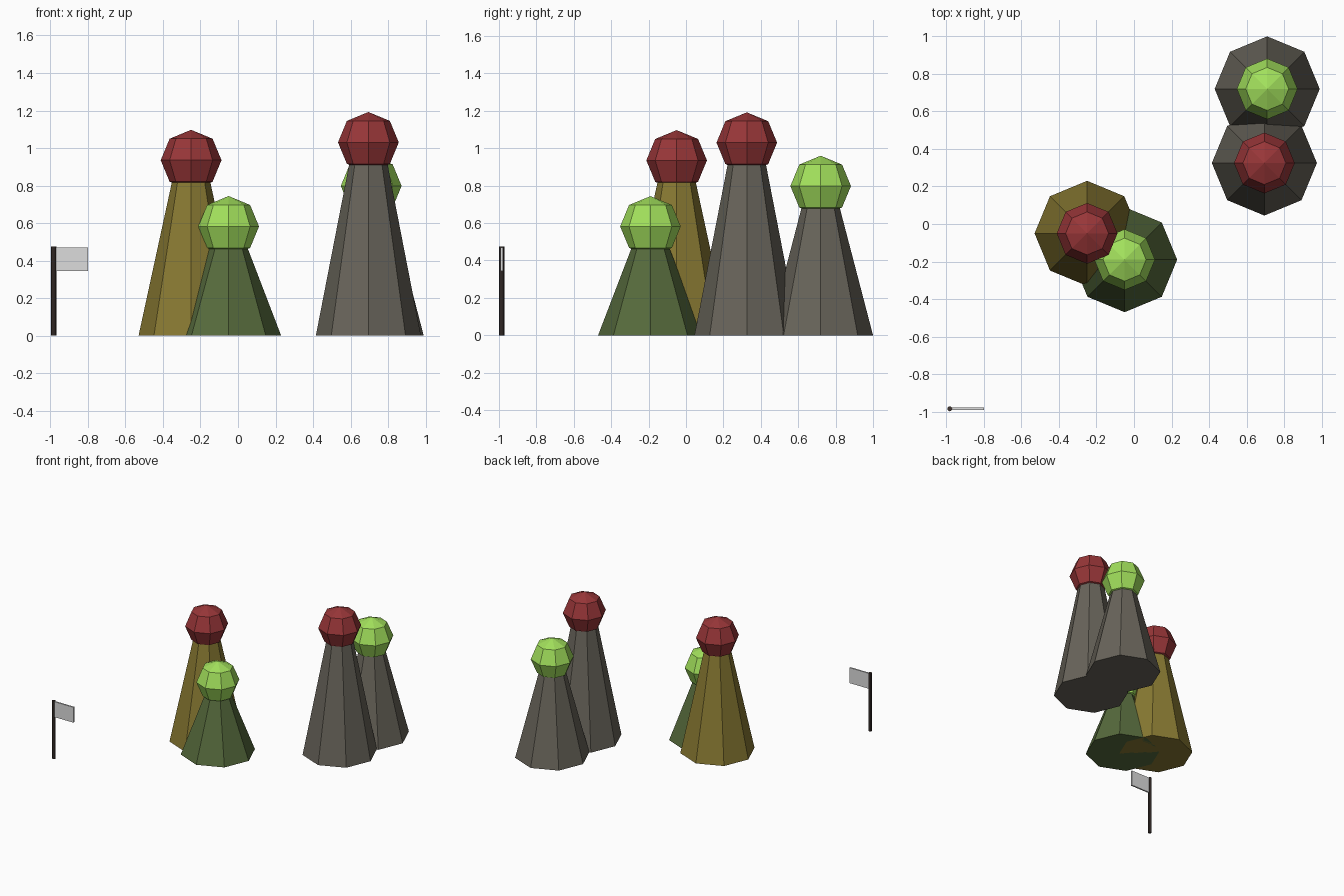
import bpy, math

if "Cube" in bpy.data.objects:
    bpy.data.objects.remove(bpy.data.objects["Cube"])


def material(name, r, g, b):
    """Flat material from sRGB 0-255 values, stored as linear."""
    def lin(c):
        c /= 255
        return c / 12.92 if c <= 0.04045 else ((c + 0.055) / 1.055) ** 2.4
    m = bpy.data.materials.new(name)
    m.diffuse_color = (lin(r), lin(g), lin(b), 1)
    m.use_nodes = True
    m.node_tree.nodes["Principled BSDF"].inputs["Base Color"].default_value = m.diffuse_color
    return m


ochre = material("ochre", 136, 121, 50)
moss = material("moss_green", 86, 106, 60)
stone = material("warm_grey", 104, 100, 90)
red = material("red", 152, 54, 56)
lime = material("lime_green", 162, 224, 92)
wood = material("dark_wood", 62, 52, 48)
cloth = material("pale_cloth", 220, 220, 220)


def finish(name, mat):
    ob = bpy.context.object
    ob.name = name
    ob.data.materials.append(mat)
    return ob


BASE_R, NECK_R, HEAD_R = 0.28, 0.103, 0.162


def pawn(name, x, y, head_z, body_mat, head_mat):
    # tapered eight-sided body, its top buried in the head
    neck_z, top_z = head_z - 0.12, head_z - 0.08
    top_r = BASE_R + (NECK_R - BASE_R) * top_z / neck_z
    bpy.ops.mesh.primitive_cone_add(vertices=8, radius1=BASE_R, radius2=top_r,
                                    depth=top_z, location=(x, y, top_z / 2))
    finish(name + "_body", body_mat)
    # low-poly ball head
    bpy.ops.mesh.primitive_uv_sphere_add(segments=8, ring_count=4, radius=HEAD_R,
                                         location=(x, y, head_z))
    finish(name + "_head", head_mat)


pawn("ochre_pawn", -0.25, -0.05, 0.935, ochre, red)
pawn("moss_pawn", -0.05, -0.19, 0.582, moss, lime)
pawn("tall_grey_pawn", 0.695, 0.325, 1.03, stone, red)
pawn("short_grey_pawn", 0.71, 0.72, 0.798, stone, lime)

# flag pole
PX, PY = -0.982, -0.985
bpy.ops.mesh.primitive_cylinder_add(vertices=8, radius=0.0135, depth=0.475,
                                    location=(PX, PY, 0.2375))
finish("flag_pole", wood)

# flag panel
bpy.ops.mesh.primitive_cube_add(size=1, location=((PX - 0.80) / 2, PY, 0.407))
flag = finish("flag", cloth)
flag.scale = (-0.80 - PX, 0.012, 0.126)
